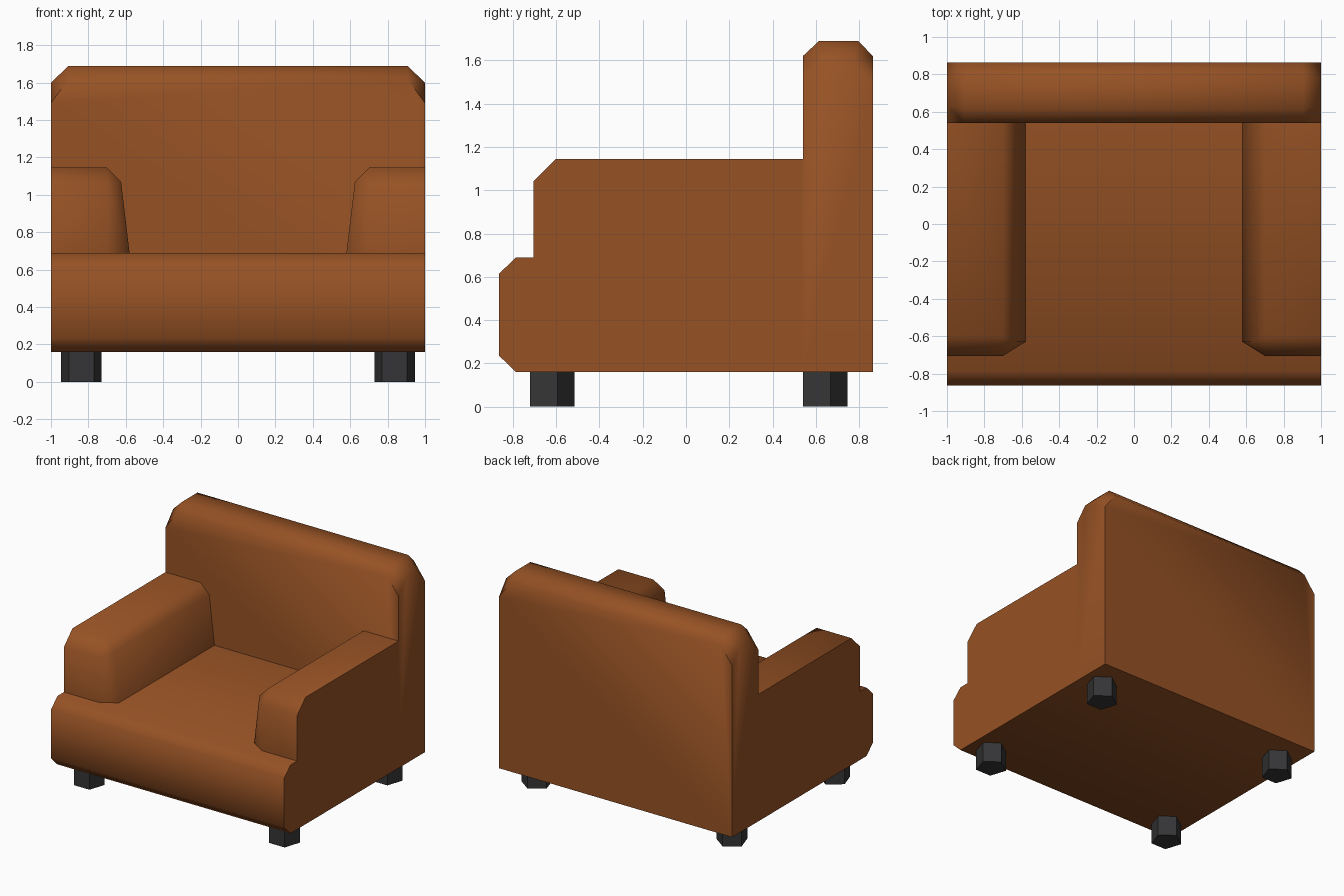
import bpy, bmesh, math

if "Cube" in bpy.data.objects:
    bpy.data.objects.remove(bpy.data.objects["Cube"])


def material(name, rgb):
    m = bpy.data.materials.new(name)
    m.diffuse_color = (*rgb, 1)
    m.use_nodes = True
    m.node_tree.nodes["Principled BSDF"].inputs["Base Color"].default_value = m.diffuse_color
    return m


BROWN = material("brown leather", (0.305, 0.084, 0.018))
BLACK = material("black feet", (0.036, 0.036, 0.038))


def hull_part(name, points, mat, smooth=True):
    """Convex solid around a few corner points, with flat faces merged."""
    bm = bmesh.new()
    for p in points:
        bm.verts.new(p)
    bmesh.ops.convex_hull(bm, input=bm.verts[:])
    bmesh.ops.dissolve_limit(bm, angle_limit=math.radians(1),
                             verts=bm.verts[:], edges=bm.edges[:])
    bmesh.ops.recalc_face_normals(bm, faces=bm.faces[:])
    mesh = bpy.data.meshes.new(name)
    bm.to_mesh(mesh)
    bm.free()
    mesh.materials.append(mat)
    ob = bpy.data.objects.new(name, mesh)
    bpy.context.collection.objects.link(ob)
    if smooth:
        bpy.ops.object.select_all(action='DESELECT')
        ob.select_set(True)
        bpy.context.view_layer.objects.active = ob
        bpy.ops.object.shade_smooth_by_angle(angle=math.radians(50))
    return ob


SIDES = (-1, 1)

# seat base with chamfered front edges
base = [(0.54, 0.16), (-0.785, 0.16), (-0.863, 0.235),
        (-0.863, 0.615), (-0.785, 0.69), (0.54, 0.69)]
hull_part("seat_base", [(s, y, z) for s in SIDES for y, z in base], BROWN)

# backrest: chamfered top, cut-off upper corners
back = []
for s in SIDES:
    for y_out, y_in in ((0.54, 0.615), (0.863, 0.795)):
        back += [(s, y_out, 0.16), (s, y_out, 1.49), (s, y_in + (0.02 if y_in < 0.7 else -0.02), 1.60),
                 (s * 0.905, y_in, 1.69), (s * 0.905, y_out, 1.62)]
hull_part("backrest", back, BROWN)

# armrests: sloped inner side, chamfered top and front
arm = [(1, -0.705, 0.69), (1, -0.705, 1.04), (1, -0.6, 1.145), (1, 0.54, 1.145), (1, 0.54, 0.69),
       (0.7, -0.705, 0.69), (0.7, -0.705, 1.04), (0.7, -0.6, 1.145), (0.7, 0.54, 1.145),
       (0.625, -0.63, 1.07), (0.625, 0.54, 1.07), (0.58, -0.63, 0.69), (0.58, 0.54, 0.69)]
for s, side in zip(SIDES, ("left", "right")):
    hull_part(f"{side}_armrest", [(s * x, y, z) for x, y, z in arm], BROWN)

# five-sided feet, flat side to the front
R = 0.114
for s, side in zip(SIDES, ("left", "right")):
    for cy, end in ((-0.628, "front"), (0.632, "back")):
        ring = [(s * 0.837 + R * math.sin(a), cy + R * math.cos(a))
                for a in (2 * math.pi * i / 5 for i in range(5))]
        hull_part(f"{end}_{side}_foot", [(x, y, z) for x, y in ring for z in (0, 0.16)],
                  BLACK, smooth=False)
